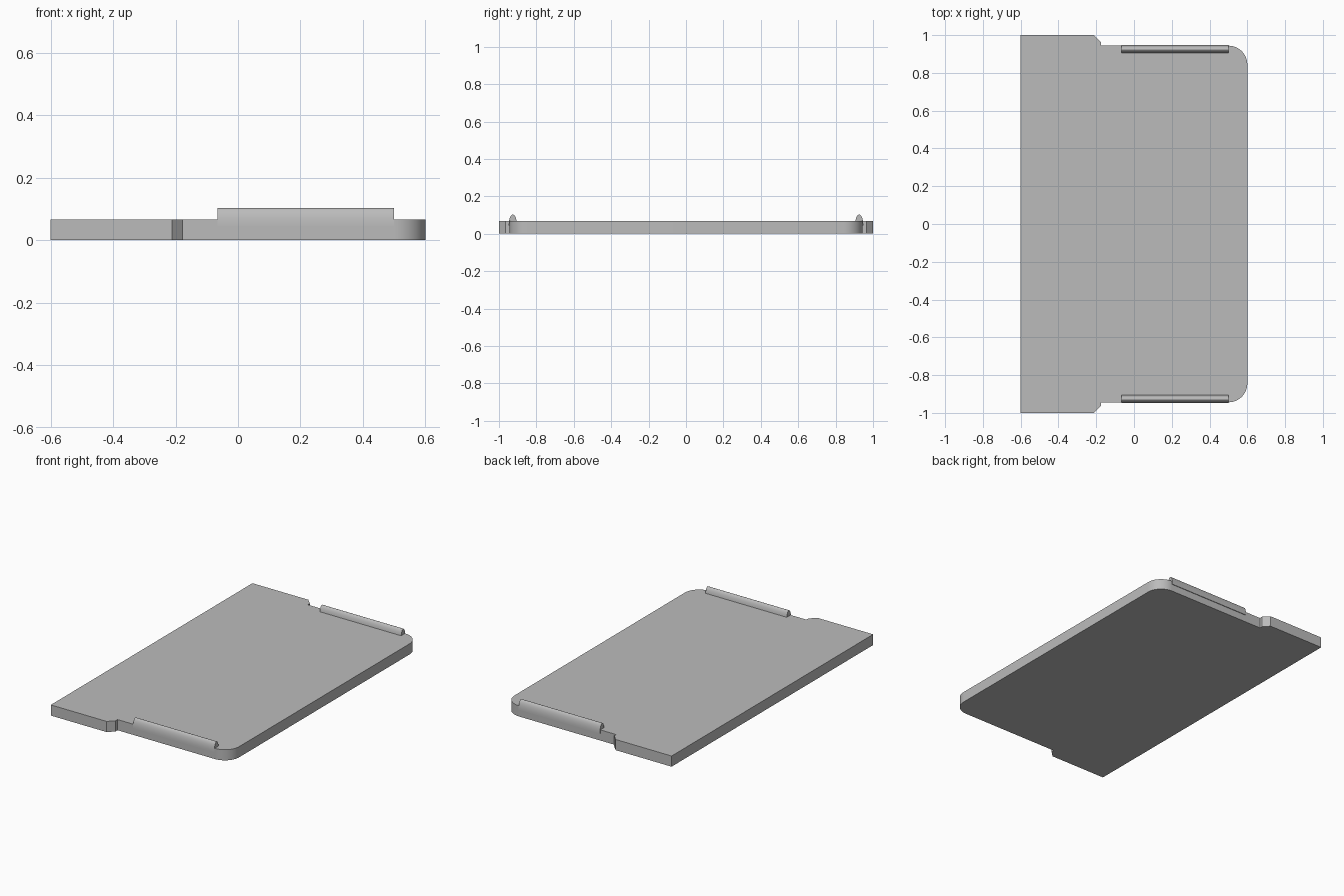
import bpy, bmesh
from math import cos, sin, pi, radians

cube = bpy.data.objects.get("Cube")
if cube:
    bpy.data.objects.remove(cube, do_unlink=True)

GREY = (0.5, 0.5, 0.5)
mat = bpy.data.materials.new("plain grey")
mat.use_nodes = True
mat.diffuse_color = (*GREY, 1)
bsdf = next(n for n in mat.node_tree.nodes if n.type == 'BSDF_PRINCIPLED')
bsdf.inputs["Base Color"].default_value = (*GREY, 1)


def extrude(name, points, offset):
    """Fill a closed outline and extrude it along offset."""
    bm = bmesh.new()
    face = bm.faces.new([bm.verts.new(p) for p in points])
    moved = bmesh.ops.extrude_face_region(bm, geom=[face])["geom"]
    verts = [v for v in moved if isinstance(v, bmesh.types.BMVert)]
    bmesh.ops.translate(bm, verts=verts, vec=offset)
    bmesh.ops.recalc_face_normals(bm, faces=bm.faces)
    mesh = bpy.data.meshes.new(name)
    bm.to_mesh(mesh)
    bm.free()
    mesh.materials.append(mat)
    obj = bpy.data.objects.new(name, mesh)
    bpy.context.collection.objects.link(obj)
    bpy.ops.object.select_all(action='DESELECT')
    bpy.context.view_layer.objects.active = obj
    obj.select_set(True)
    bpy.ops.object.shade_smooth_by_angle(angle=radians(30))
    return obj


# Plate: wide straight end, chamfered step, narrower end with rounded corners
THICK, EDGE, RADIUS = 0.067, 0.944, 0.1
half = [(-0.6, 1.0), (-0.212, 1.0), (-0.176, 0.964), (-0.176, EDGE)]
for i in range(17):
    a = pi / 2 * (1 - i / 16)
    half.append((0.6 - RADIUS + RADIUS * cos(a), EDGE - RADIUS + RADIUS * sin(a)))
outline = half + [(x, -y) for x, y in reversed(half)]
extrude("plate", [(x, y, 0) for x, y in outline], (0, 0, THICK))

# Rails: half-oval ridges along both narrowed edges
for name, side in (("front_rail", -1), ("back_rail", 1)):
    arch = [(-0.066, side * 0.926 + 0.022 * cos(pi * i / 24),
             0.045 + 0.058 * sin(pi * i / 24)) for i in range(25)]
    extrude(name, arch, (0.565, 0, 0))
